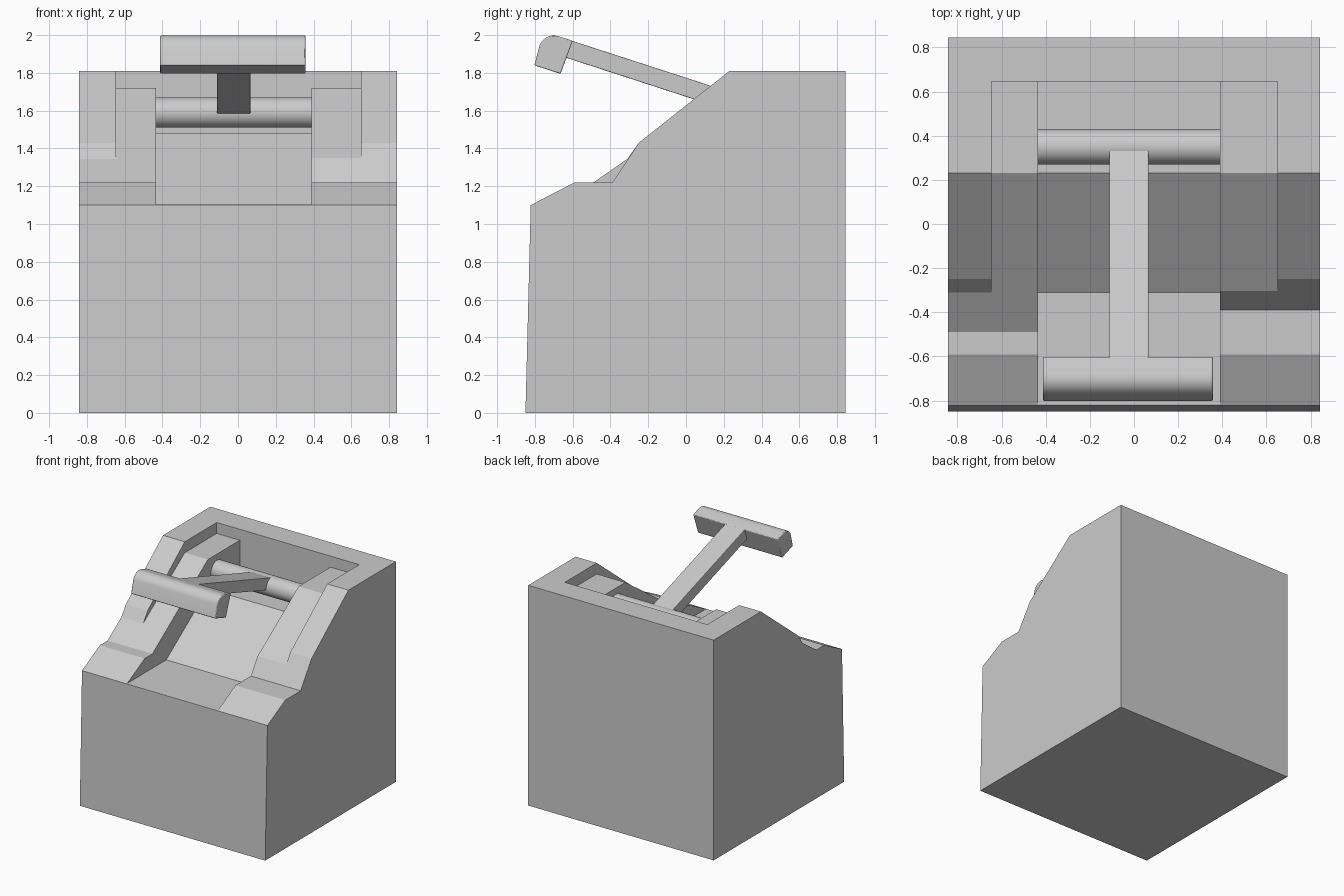
import bpy, bmesh, math

if "Cube" in bpy.data.objects:
    bpy.data.objects.remove(bpy.data.objects["Cube"])


def prism(name, profile, x0, x1):
    """Extrude a (y, z) profile along x."""
    bm = bmesh.new()
    face = bm.faces.new([bm.verts.new((x0, y, z)) for y, z in profile])
    ext = bmesh.ops.extrude_face_region(bm, geom=[face])
    moved = [v for v in ext["geom"] if isinstance(v, bmesh.types.BMVert)]
    bmesh.ops.translate(bm, verts=moved, vec=(x1 - x0, 0, 0))
    bmesh.ops.recalc_face_normals(bm, faces=bm.faces)
    mesh = bpy.data.meshes.new(name)
    bm.to_mesh(mesh)
    bm.free()
    obj = bpy.data.objects.new(name, mesh)
    bpy.context.collection.objects.link(obj)
    return obj


def bevel(obj, width):
    mod = obj.modifiers.new("soft_edges", "BEVEL")
    mod.width = width
    mod.segments = 2
    mod.limit_method = "ANGLE"
    mod.angle_limit = math.radians(50)


def cut(target, cutter):
    mod = target.modifiers.new(cutter.name, "BOOLEAN")
    mod.operation = "DIFFERENCE"
    mod.solver = "EXACT"
    mod.object = cutter
    cutter.hide_render = True
    bpy.context.view_layer.objects.active = target
    bpy.ops.object.modifier_apply(modifier=mod.name)
    bpy.data.objects.remove(cutter)


# Main housing with sloped console profile
body = prism("housing", [(-0.85, 0), (-0.822, 1.10), (-0.59, 1.22), (-0.49, 1.22),
                         (-0.31, 1.345), (-0.25, 1.43), (0.23, 1.81),
                         (0.845, 1.81), (0.845, 0)], -0.843, 0.843)

# Steeper toe on the right side
cut(body, prism("toe_cutter", [(-0.495, 1.22), (-0.39, 1.22), (-0.25, 1.43),
                               (-0.32, 1.5), (-0.495, 1.5)], 0.39, 1.0))
# Shallow shelf inside the rim
cut(body, prism("shelf_cutter", [(-0.31, 1.345), (0.23, 1.72), (0.645, 1.72),
                                 (0.645, 2.1), (-0.31, 2.1)], -0.645, 0.65))
# Deep central channel
cut(body, prism("channel_cutter", [(-1, 1.102), (-0.31, 1.102), (0.23, 1.48),
                                   (0.645, 1.48), (0.645, 2.2), (-1, 2.2)],
                -0.435, 0.39))

# Pivot rod across the channel
bpy.ops.mesh.primitive_cylinder_add(vertices=32, radius=0.08, depth=0.835,
                                    location=(-0.0225, 0.35, 1.59),
                                    rotation=(0, math.pi / 2, 0))
rod = bpy.context.object
rod.name = "pivot_rod"
bpy.ops.object.shade_smooth_by_angle(angle=math.radians(40))

# Lever arm
arm = prism("lever_arm", [(0.335, 1.565), (0.362, 1.657), (-0.61, 1.972),
                          (-0.64, 1.882)], -0.112, 0.066)
bevel(arm, 0.004)

# Lever grip with rounded upper front
R, cy, cz = 0.08, -0.70, 1.918
arc = [(cy + R * math.cos(math.radians(a)), cz + R * math.sin(math.radians(a)))
       for a in range(73, 163, 11)]
grip = prism("lever_grip", [(-0.803, 1.84), (-0.664, 1.795), (-0.60, 1.97)] + arc,
             -0.412, 0.357)
bevel(grip, 0.006)
bpy.context.view_layer.objects.active = grip
bpy.ops.object.select_all(action="DESELECT")
grip.select_set(True)
bpy.ops.object.shade_smooth_by_angle(angle=math.radians(30))
